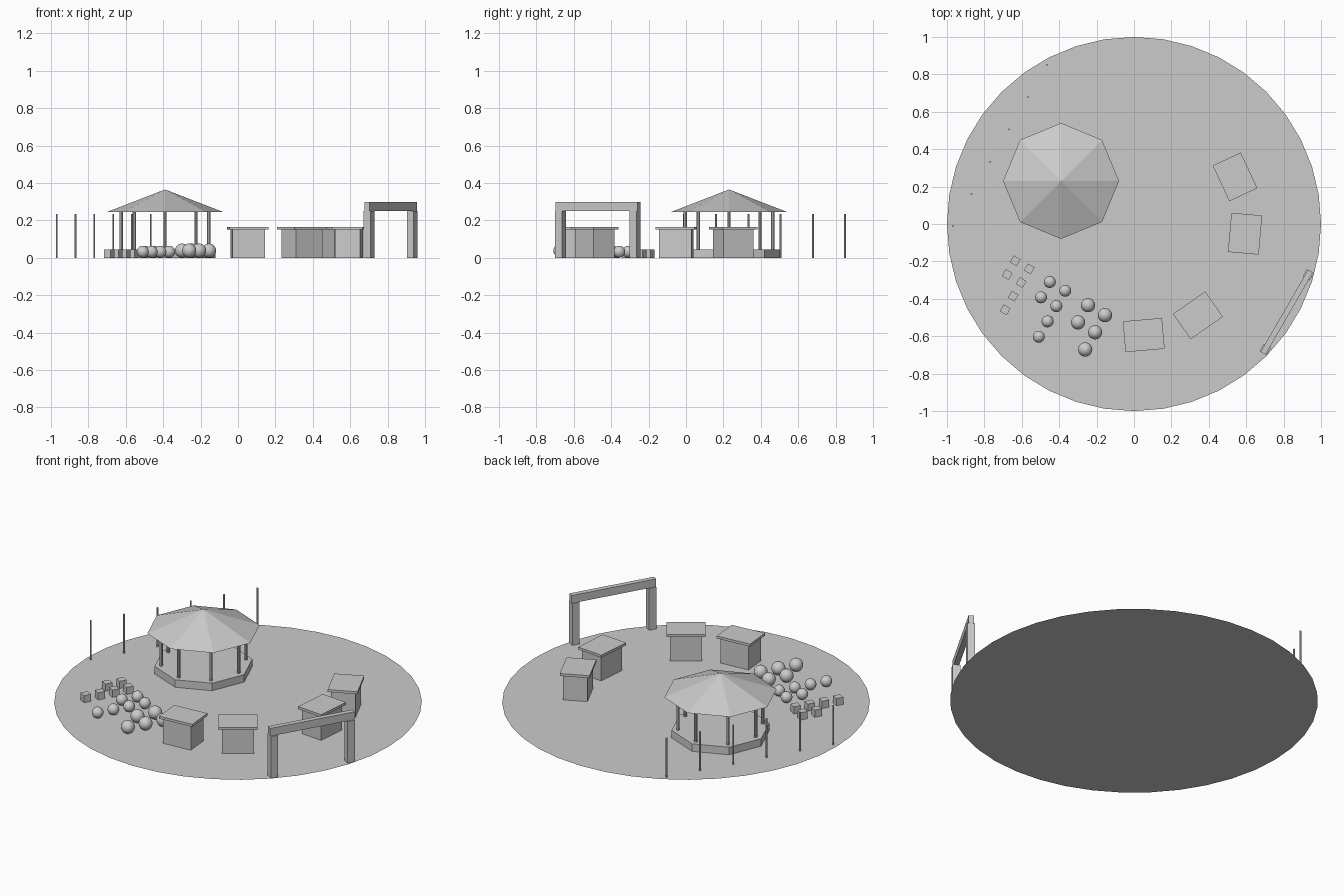
import bpy
from math import radians, cos, sin

if "Cube" in bpy.data.objects:
    bpy.data.objects.remove(bpy.data.objects["Cube"])


def named(name):
    ob = bpy.context.object
    ob.name = name
    return ob


def box(name, x, y, z0, z1, sx, sy, deg):
    bpy.ops.mesh.primitive_cube_add(size=1, location=(x, y, (z0 + z1) / 2),
                                    rotation=(0, 0, radians(deg)))
    ob = named(name)
    ob.scale = (sx, sy, z1 - z0)
    return ob


def prism(name, x, y, z0, z1, r, sides, r2=None):
    # First vertex of the ring lies on an axis
    bpy.ops.mesh.primitive_cone_add(vertices=sides, radius1=r, radius2=r if r2 is None else r2,
                                    depth=z1 - z0, location=(x, y, (z0 + z1) / 2))
    return named(name)


def ball(name, x, y, r):
    bpy.ops.mesh.primitive_uv_sphere_add(segments=20, ring_count=12, radius=r, location=(x, y, r))
    ob = named(name)
    bpy.ops.object.shade_smooth()
    return ob


def polar(r, deg):
    return r * cos(radians(deg)), r * sin(radians(deg))


# Round ground disc
bpy.ops.mesh.primitive_circle_add(vertices=40, radius=1, fill_type='NGON')
named("ground_disc")

# Octagonal pavilion: plinth, columns, pointed roof
PX, PY = -0.39, 0.23
prism("pavilion_base", PX, PY, 0, 0.045, 0.27, 8)
prism("pavilion_roof", PX, PY, 0.245, 0.365, 0.31, 8, 0)
for i in range(8):
    dx, dy = polar(0.234, 45 * i)
    prism(f"pavilion_column_{i}", PX + dx, PY + dy, 0.045, 0.25, 0.009, 8)

# Market stalls facing the centre
for i, a in enumerate((25, -5, -55, -85)):
    x, y = polar(0.596, a)
    box(f"stall_body_{i}", x, y, 0, 0.15, 0.135, 0.175, a)
    box(f"stall_roof_{i}", x, y, 0.15, 0.165, 0.165, 0.21, a)

# Entrance gate at the rim
GA = -30
gx, gy = polar(0.943, GA)
tx, ty = polar(1, GA + 90)
for s, side in ((-1, "left"), (1, "right")):
    box(f"gate_post_{side}", gx + s * 0.23 * tx, gy + s * 0.23 * ty, 0, 0.25, 0.043, 0.043, GA)
box("gate_beam", gx, gy, 0.25, 0.297, 0.03, 0.507, GA)

# Straight row of thin poles behind the pavilion
for i in range(6):
    t = i / 5
    prism(f"pole_{i}", -0.467 - 0.502 * t, 0.851 - 0.863 * t, 0, 0.235, 0.005, 6)


# Planted rows: a short column and a long column running along one diagonal
def rows(start, side, step, counts):
    for c, n in enumerate(counts):
        for k in range(n):
            yield (start[0] + c * side[0] + k * step[0], start[1] + c * side[1] + k * step[1])


for i, (x, y) in enumerate(rows((-0.635, -0.197), (0.075, -0.043), (-0.043, -0.073), (2, 4))):
    box(f"crate_{i}", x, y, 0, 0.043, 0.042, 0.042, -30)
for i, (x, y) in enumerate(rows((-0.45, -0.31), (0.082, -0.047), (-0.047, -0.082), (2, 4))):
    ball(f"small_bush_{i}", x, y, 0.032)
for i, (x, y) in enumerate(rows((-0.246, -0.434), (0.091, -0.053), (-0.053, -0.092), (2, 3))):
    ball(f"large_bush_{i}", x, y, 0.038)
